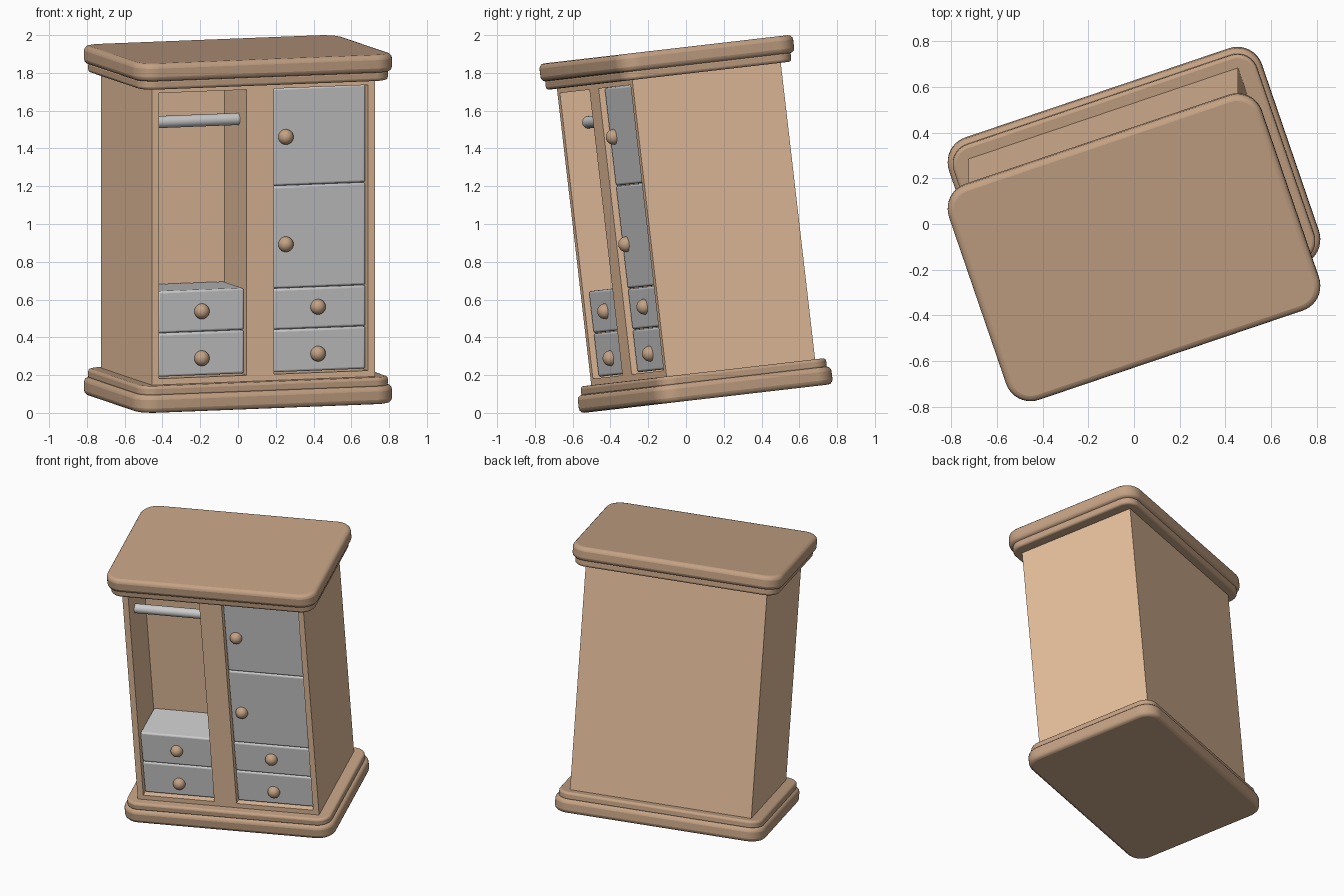
import bpy, bmesh
from math import radians
from mathutils import Matrix, Vector

if "Cube" in bpy.data.objects:
    bpy.data.objects.remove(bpy.data.objects["Cube"])

# The whole wardrobe is turned about its own z, then leaned forward about world x
POSE = (Matrix.Translation((0, 0, 1)) @ Matrix.Rotation(radians(6.6), 4, 'X')
        @ Matrix.Rotation(radians(18.8), 4, 'Z'))


def material(name, rgb):
    m = bpy.data.materials.new(name)
    m.diffuse_color = (*rgb, 1)
    m.use_nodes = True
    m.node_tree.nodes["Principled BSDF"].inputs["Base Color"].default_value = m.diffuse_color
    return m


WOOD = material("light_wood", (0.80, 0.53, 0.34))
TRIM = material("dark_wood", (0.55, 0.36, 0.23))


def finish(name, bm, mat=None, bevel=0.0, segments=3):
    mesh = bpy.data.meshes.new(name)
    bm.to_mesh(mesh)
    bm.free()
    ob = bpy.data.objects.new(name, mesh)
    bpy.context.collection.objects.link(ob)
    ob.matrix_world = POSE
    if mat:
        mesh.materials.append(mat)
    if bevel:
        mod = ob.modifiers.new("soft_edges", 'BEVEL')
        mod.width, mod.segments = bevel, segments
        mod.limit_method, mod.angle_limit = 'ANGLE', radians(40)
    bpy.ops.object.select_all(action='DESELECT')
    ob.select_set(True)
    bpy.context.view_layer.objects.active = ob
    bpy.ops.object.shade_smooth_by_angle(angle=radians(35))
    return ob


def box(name, x, y, z, mat=None, bevel=0.0, corner=0.0):
    """Box between (low, high) pairs; corner rounds the upright edges."""
    bm = bmesh.new()
    bmesh.ops.create_cube(bm, size=1)
    for v in bm.verts:
        v.co = Vector([r[0] if c < 0 else r[1] for c, r in zip(v.co, (x, y, z))])
    if corner:
        upright = [e for e in bm.edges
                   if abs(e.verts[0].co.z - e.verts[1].co.z) > 1e-4]
        bmesh.ops.bevel(bm, geom=upright, offset=corner, segments=10,
                        profile=0.5, affect='EDGES')
    return finish(name, bm, mat, bevel)


W, D, H = 0.623, 0.418, 0.79          # body half sizes
L0, L1, R0, R1 = -0.583, -0.095, 0.058, 0.585   # openings left and right
FLOOR, CEIL = -0.757, 0.765
BACK, FRONT = -0.06, -D + 0.03        # recess back, drawer face

# Cabinet body
box("back_block", (-W, W), (BACK, D), (-H, H), WOOD)
for name, x in (("left_wall", (-W, L0)), ("divider", (L1, R0)), ("right_wall", (R1, W))):
    box(name, x, (-D, BACK), (-H, H), WOOD)
for side, x in (("left", (L0, L1)), ("right", (R0, R1))):
    box(side + "_floor", x, (-D, BACK), (-H, FLOOR), WOOD)
    box(side + "_header", x, (-D, BACK), (CEIL, H), WOOD)

# Stepped cornice and plinth, mirrored top and bottom
for name, s in (("cornice", 1), ("plinth", -1)):
    for part, a, b, inset, bev in (("step", 0.79, 0.845, 0.022, 0.015),
                                   ("slab", 0.835, 0.931, 0.0, 0.026)):
        hx, hy = 0.723 - inset, 0.50 - inset
        box(f"{name}_{part}", (-hx, hx), (-hy, hy), sorted((s * a, s * b)),
            TRIM, bev, 0.113 - inset)

# Drawers and doors: name, x span, z span, knob x, knob z
fronts = [("left_drawer_low", (L0, L1), (FLOOR + 0.006, -0.520), -0.336, -0.66),
          ("left_drawer_high", (L0, L1), (-0.518, -0.295), -0.336, -0.41),
          ("right_drawer_low", (R0, R1), (FLOOR + 0.006, -0.525), 0.314, -0.66),
          ("right_drawer_high", (R0, R1), (-0.523, -0.306), 0.314, -0.41),
          ("door_low", (R0, R1), (-0.304, 0.241), 0.134, -0.07),
          ("door_high", (R0, R1), (0.243, CEIL), 0.134, 0.502)]
for name, x, z, kx, kz in fronts:
    box(name, (x[0] + 0.002, x[1] - 0.002), (FRONT, BACK), z, None, 0.012)
    bm = bmesh.new()
    bmesh.ops.create_uvsphere(bm, u_segments=24, v_segments=14, radius=0.041,
                              matrix=Matrix.Translation((kx, FRONT - 0.004, kz)))
    finish(name + "_knob", bm, TRIM)

# Hanging rail in the left opening
bm = bmesh.new()
bmesh.ops.create_cone(bm, cap_ends=True, segments=32, radius1=0.032, radius2=0.032,
                      depth=L1 - L0,
                      matrix=Matrix.Translation(((L0 + L1) / 2, -0.28, 0.594))
                      @ Matrix.Rotation(radians(90), 4, 'Y'))
finish("hanging_rail", bm)
